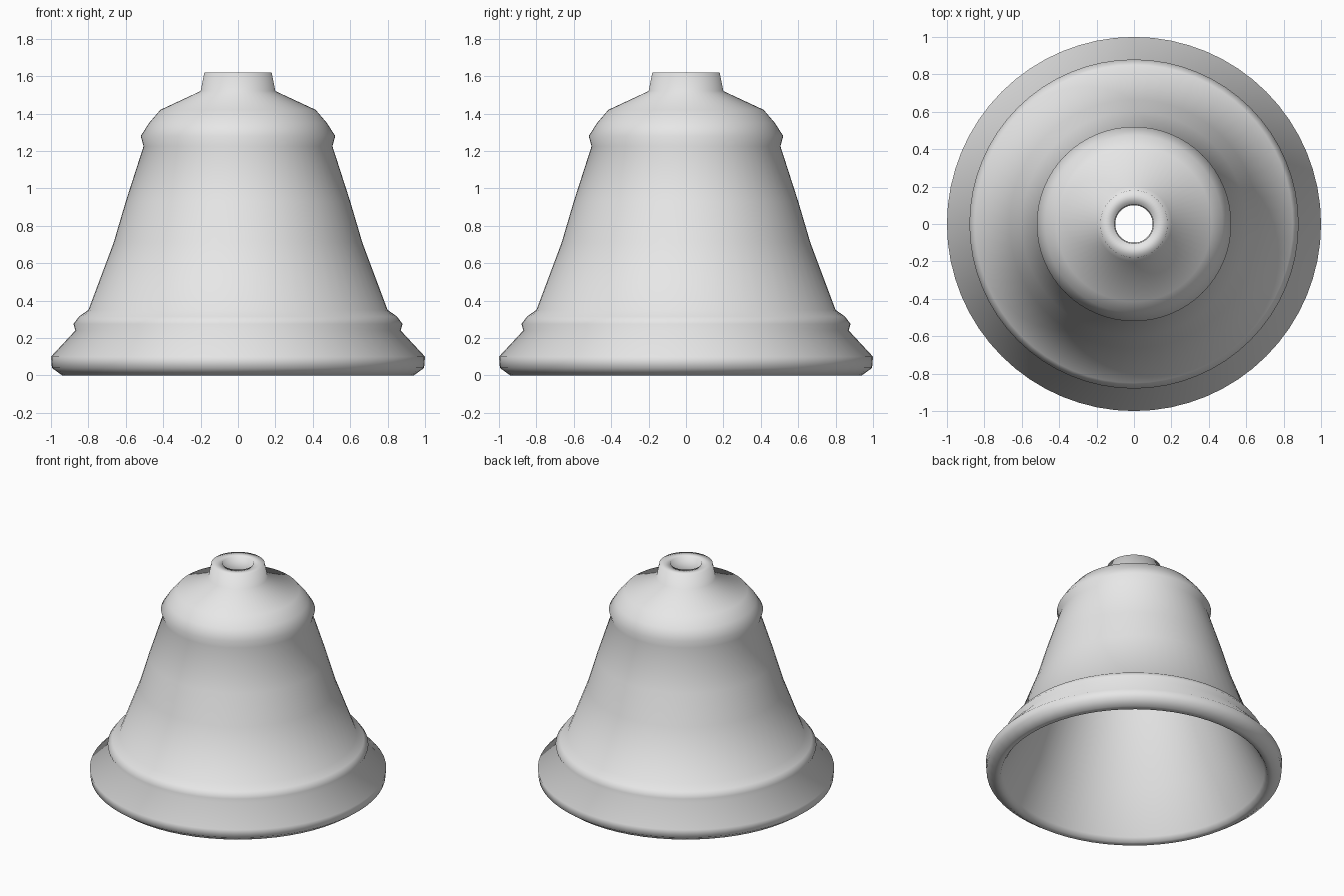
import bpy
import bmesh
from math import tau
from mathutils import Matrix, Vector

SIDES = 64

cube = bpy.data.objects.get("Cube")
if cube:
    bpy.data.objects.remove(cube, do_unlink=True)

# Plain grey metal
grey = bpy.data.materials.new("light_grey")
grey.use_nodes = True
colour = (0.8, 0.8, 0.8, 1)
grey.diffuse_color = colour
grey.node_tree.nodes["Principled BSDF"].inputs["Base Color"].default_value = colour


def lathe(name, profile):
    """Spin a closed (radius, height) profile around the z axis."""
    bm = bmesh.new()
    verts = [bm.verts.new((r, 0, z)) for r, z in profile]
    edges = [bm.edges.new((a, b)) for a, b in zip(verts, verts[1:] + verts[:1])]
    bmesh.ops.spin(bm, geom=verts + edges, cent=(0, 0, 0), axis=(0, 0, 1),
                   angle=tau, steps=SIDES, use_merge=True)
    bmesh.ops.remove_doubles(bm, verts=bm.verts, dist=0.0001)
    bmesh.ops.recalc_face_normals(bm, faces=bm.faces)
    for face in bm.faces:
        face.smooth = True
    mesh = bpy.data.meshes.new(name)
    bm.to_mesh(mesh)
    bm.free()
    mesh.materials.append(grey)
    obj = bpy.data.objects.new(name, mesh)
    bpy.context.collection.objects.link(obj)
    return obj


# Outside, from the lip up to the collar
outer = [
    (0.94, 0.0), (0.995, 0.04), (1.0, 0.1),              # lip
    (0.87, 0.24), (0.88, 0.275), (0.85, 0.315),          # lower band
    (0.80, 0.35), (0.665, 0.71), (0.60, 0.93),           # waist
    (0.505, 1.225), (0.52, 1.28),                        # shoulder ridge
    (0.475, 1.35), (0.415, 1.42), (0.20, 1.52),          # crown
    (0.18, 1.62),                                        # collar
]
# Inside, from the collar hole down to the mouth
inner = [
    (0.105, 1.62), (0.10, 1.45), (0.36, 1.34), (0.43, 1.22),
    (0.52, 0.92), (0.59, 0.70), (0.73, 0.33), (0.88, 0.03), (0.90, 0.0),
]
lathe("bell_body", outer + inner)
